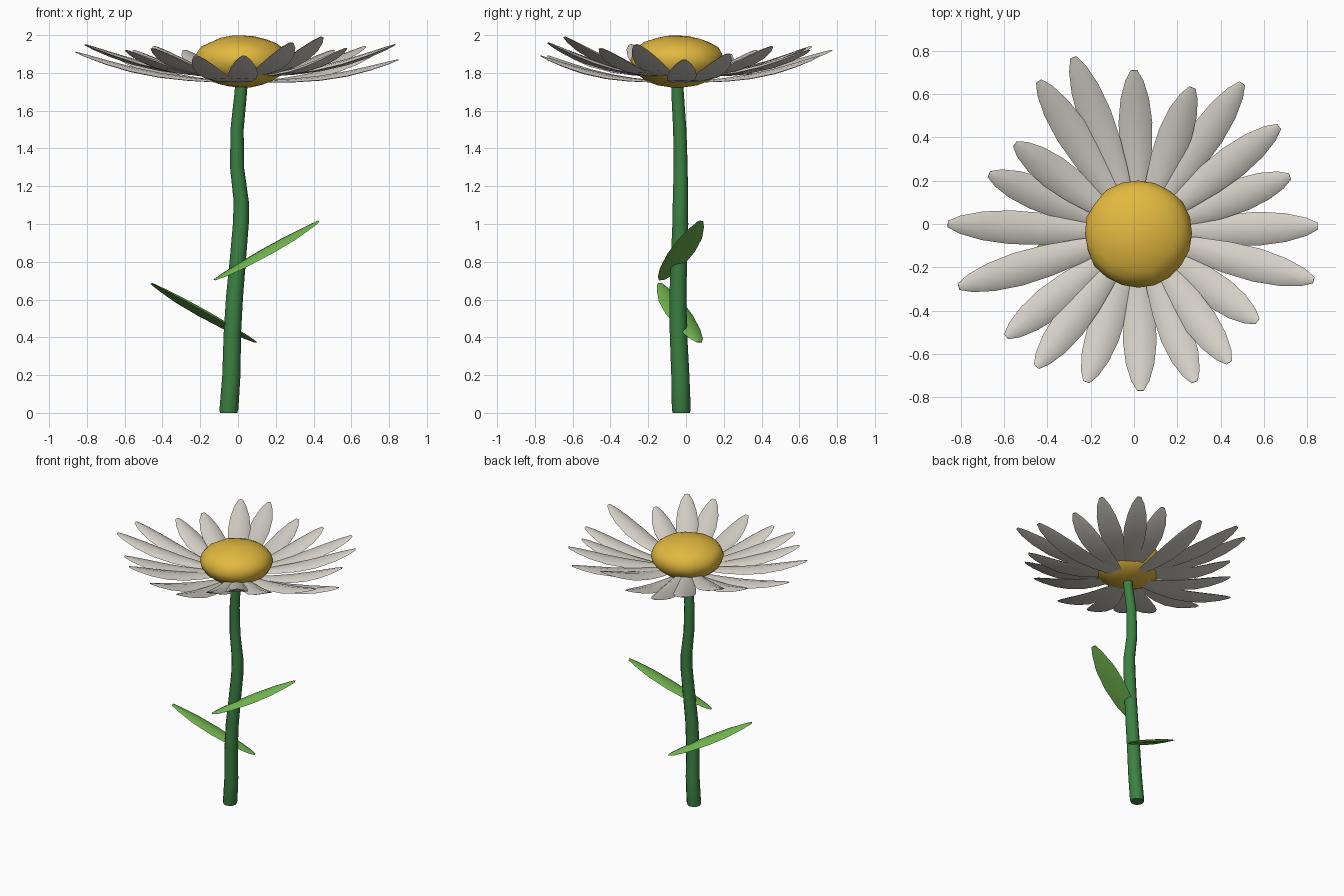
import bpy, bmesh, math, random
from mathutils import Vector

random.seed(4)
if "Cube" in bpy.data.objects:
    bpy.data.objects.remove(bpy.data.objects["Cube"])


def material(name, rgb):
    m = bpy.data.materials.new(name)
    m.use_nodes = True
    m.diffuse_color = (*rgb, 1)
    m.node_tree.nodes["Principled BSDF"].inputs["Base Color"].default_value = (*rgb, 1)
    return m


PETAL = material("petal white", (0.66, 0.63, 0.57))
YELLOW = material("pollen yellow", (0.76, 0.48, 0.05))
STEM = material("stem green", (0.045, 0.22, 0.055))
LEAF = material("leaf green", (0.17, 0.48, 0.08))


def finish(name, bm, mat, angle):
    bmesh.ops.recalc_face_normals(bm, faces=bm.faces[:])
    me = bpy.data.meshes.new(name)
    bm.to_mesh(me)
    bm.free()
    me.materials.append(mat)
    ob = bpy.data.objects.new(name, me)
    bpy.context.collection.objects.link(ob)
    bpy.ops.object.select_all(action="DESELECT")
    ob.select_set(True)
    bpy.context.view_layer.objects.active = ob
    bpy.ops.object.shade_smooth_by_angle(angle=math.radians(angle))
    return ob


def loft(name, rings, mat, angle=50):
    """Skin a list of equal-sized point rings and cap both ends."""
    bm = bmesh.new()
    loops = [[bm.verts.new(p) for p in ring] for ring in rings]
    n = len(loops[0])
    for a, b in zip(loops, loops[1:]):
        for i in range(n):
            j = (i + 1) % n
            bm.faces.new((a[i], a[j], b[j], b[i]))
    bm.faces.new(loops[0])
    bm.faces.new(loops[-1])
    return finish(name, bm, mat, angle)


def blade(name, base, tip, side, profile, thick, cup, sag, mat):
    """Lens-section petal or leaf; profile holds (position, half width)."""
    base, tip = Vector(base), Vector(tip)
    axis = (tip - base).normalized()
    side = Vector(side)
    side = (side - axis * side.dot(axis)).normalized()
    up = axis.cross(side)
    rings = []
    for t, w in profile:
        c = base.lerp(tip, t) - up * sag * math.sin(math.pi * t)
        rel = w / max(p[1] for p in profile)
        ring = []
        for k in range(8):
            a = math.tau * k / 8
            u, v = math.cos(a), math.sin(a)
            ring.append(c + side * u * w + up * rel * (v * thick - cup * u * u))
        rings.append(ring)
    return loft(name, rings, mat)


# Stem: a gently wandering tube
path = [(-.05, -.025, 0, .046), (-.048, -.025, .02, .05), (-.035, -.03, .2, .048),
        (-.03, -.04, .42, .046), (-.018, -.043, .62, .045), (0, -.037, .82, .043),
        (.015, -.03, 1.0, .042), (.017, -.03, 1.12, .04), (-.005, -.028, 1.3, .037),
        (-.005, -.033, 1.5, .035), (.015, -.045, 1.7, .033), (.02, -.045, 1.78, .033)]
loft("stem", [[(x + r * math.cos(math.tau * k / 12), y + r * math.sin(math.tau * k / 12), z)
               for k in range(12)] for x, y, z, r in path], STEM)

# Leaves: one shape, repeated half a turn around the stem
leaf_shape = [(0, .015), (.08, .04), (.25, .065), (.5, .078), (.72, .07), (.9, .042), (1, .018)]
for name, s, offset in (("upper_leaf", 1, (0, 0, 0)), ("lower_leaf", -1, (-.03, -.06, -.33))):
    o = Vector(offset)
    blade(name, Vector((-.125 * s, -.13 * s, .705)) + o, Vector((.425 * s, .075 * s, 1.015)) + o,
          (-.06 * s, .15 * s, .01), leaf_shape, .014, .012, 0, LEAF)

# Flower head: a slightly lumpy flattened ball
centre = Vector((.02, -.045, 1.87))
bm = bmesh.new()
bmesh.ops.create_icosphere(bm, subdivisions=3, radius=1)
for v in bm.verts:
    p = v.co * random.uniform(.975, 1.01)
    v.co = centre + Vector((p.x * .25, p.y * .25, p.z * (.13 if p.z > 0 else .15)))
finish("flower_head", bm, YELLOW, 40)

# Petals: a ring of tips, alternating between a lower and an upper layer
tips = [(0, .71, 1.89), (.27, .63, 1.93), (.5, .65, 1.92), (.67, .45, 1.94), (.72, .22, 1.9),
        (.85, -.01, 1.87), (.83, -.26, 1.95), (.57, -.45, 1.93), (.44, -.64, 1.99),
        (.28, -.73, 1.96), (.03, -.77, 1.89), (-.22, -.73, 1.89), (-.45, -.66, 1.93),
        (-.59, -.52, 1.92), (-.81, -.29, 1.95), (-.86, 0, 1.91), (-.67, .23, 1.9),
        (-.55, .37, 1.92), (-.44, .66, 1.94), (-.28, .77, 1.92)]
petal_shape = [(0, .03), (.2, .056), (.4, .073), (.6, .078), (.78, .066), (.92, .042), (1, .015)]
for i, tip in enumerate(tips):
    out = Vector((tip[0] - centre.x, tip[1] - centre.y, 0)).normalized()
    base = centre + out * .13
    base.z = 1.785 if tip[2] > 1.915 else 1.755
    blade(f"petal_{i + 1}", base, tip, (-out.y, out.x, 0), petal_shape, .013, .012, .03, PETAL)
